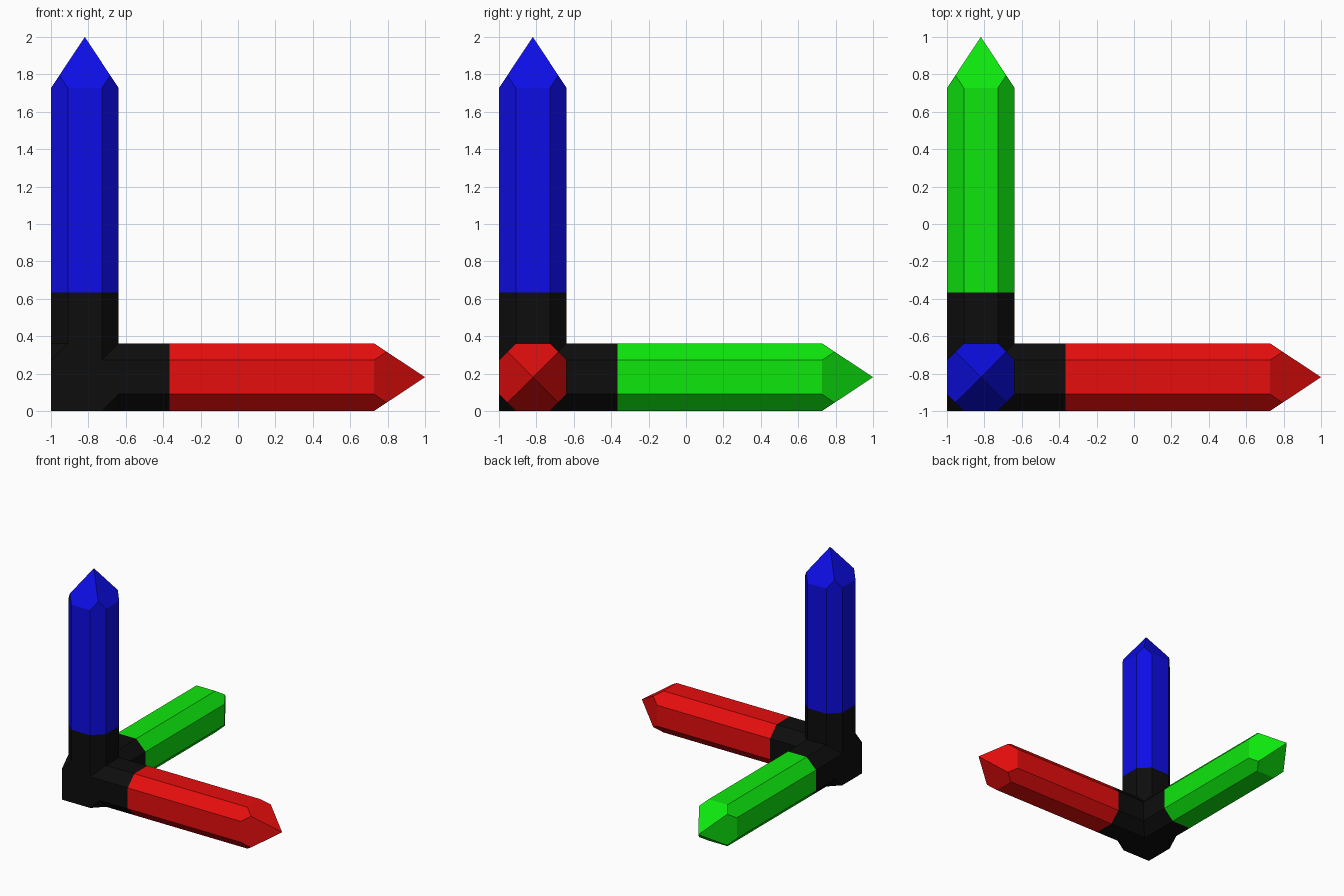
import bpy, bmesh
from mathutils import Vector

if "Cube" in bpy.data.objects:
    bpy.data.objects.remove(bpy.data.objects["Cube"])

W, C = 0.362, 0.09            # arm width and chamfer
H = W / 2
JOINT, NECK, TIP = 0.635, 1.727, 2.0   # distances along an arm from the outer corner
CORNER = Vector((-1.0, -1.0, 0.0))


def material(name, rgb):
    m = bpy.data.materials.new(name)
    m.diffuse_color = (*rgb, 1.0)
    m.use_nodes = True
    m.node_tree.nodes["Principled BSDF"].inputs["Base Color"].default_value = m.diffuse_color
    return m


black = material("black", (0.004, 0.004, 0.004))
red = material("red", (0.8, 0.004, 0.004))
green = material("green", (0.004, 0.8, 0.004))
blue = material("blue", (0.004, 0.004, 0.8))


def turn(p, axis):
    """Cycle the coordinates so that local z runs along the given axis."""
    a, b, c = p
    return Vector(((c, a, b), (b, c, a), (a, b, c))[axis])


def hull(points):
    """Convex solid around the points, with flat faces merged."""
    bm = bmesh.new()
    for p in points:
        bm.verts.new(CORNER + Vector(p))
    res = bmesh.ops.convex_hull(bm, input=bm.verts[:])
    loose = [v for v in bm.verts if not v.link_faces]
    bmesh.ops.delete(bm, geom=loose, context='VERTS')
    bmesh.ops.dissolve_limit(bm, angle_limit=0.01, verts=bm.verts[:], edges=bm.edges[:])
    bmesh.ops.recalc_face_normals(bm, faces=bm.faces[:])
    return bm


def finish(bm, name, mats):
    me = bpy.data.meshes.new(name)
    bm.to_mesh(me)
    bm.free()
    for m in mats:
        me.materials.append(m)
    ob = bpy.data.objects.new(name, me)
    bpy.context.collection.objects.link(ob)
    return ob


# Chamfered square section, and the middles of its four chamfers
octagon = [(H + i * u, H + j * v) for i in (-1, 1) for j in (-1, 1)
           for u, v in ((H, H - C), (H - C, H))]
mid = H - C / 2
mids = [(H + i * mid, H + j * mid) for i in (-1, 1) for j in (-1, 1)]
mid_height = NECK + (TIP - NECK) * (1 - mid / H)


# Arms with pyramid points; the part near the corner is black
def arm(name, axis, mat):
    pts = [(x, y, z) for x, y in octagon for z in (C + 0.01, NECK)]
    pts += [(x, y, mid_height) for x, y in mids] + [(H, H, TIP)]
    bm = hull([turn(p, axis) for p in pts])
    cut = CORNER + turn((0, 0, JOINT), axis)
    bmesh.ops.bisect_plane(bm, geom=bm.verts[:] + bm.edges[:] + bm.faces[:],
                           plane_co=cut, plane_no=turn((0, 0, 1), axis))
    for f in bm.faces:
        f.material_index = int(f.calc_center_median()[axis] > cut[axis])
    finish(bm, name, [black, mat])


arm("right_arm", 0, red)
arm("rear_arm", 1, green)
arm("upright_arm", 2, blue)

# Corner block: sharp outer edges that taper into the arm chamfers
block = [(0, 0, 0)]
for axis in range(3):
    block += [turn(p, axis) for p in ((0, 0, W - C), (C, 0, W), (0, C, W))]
finish(hull(block), "corner_block", [black])
